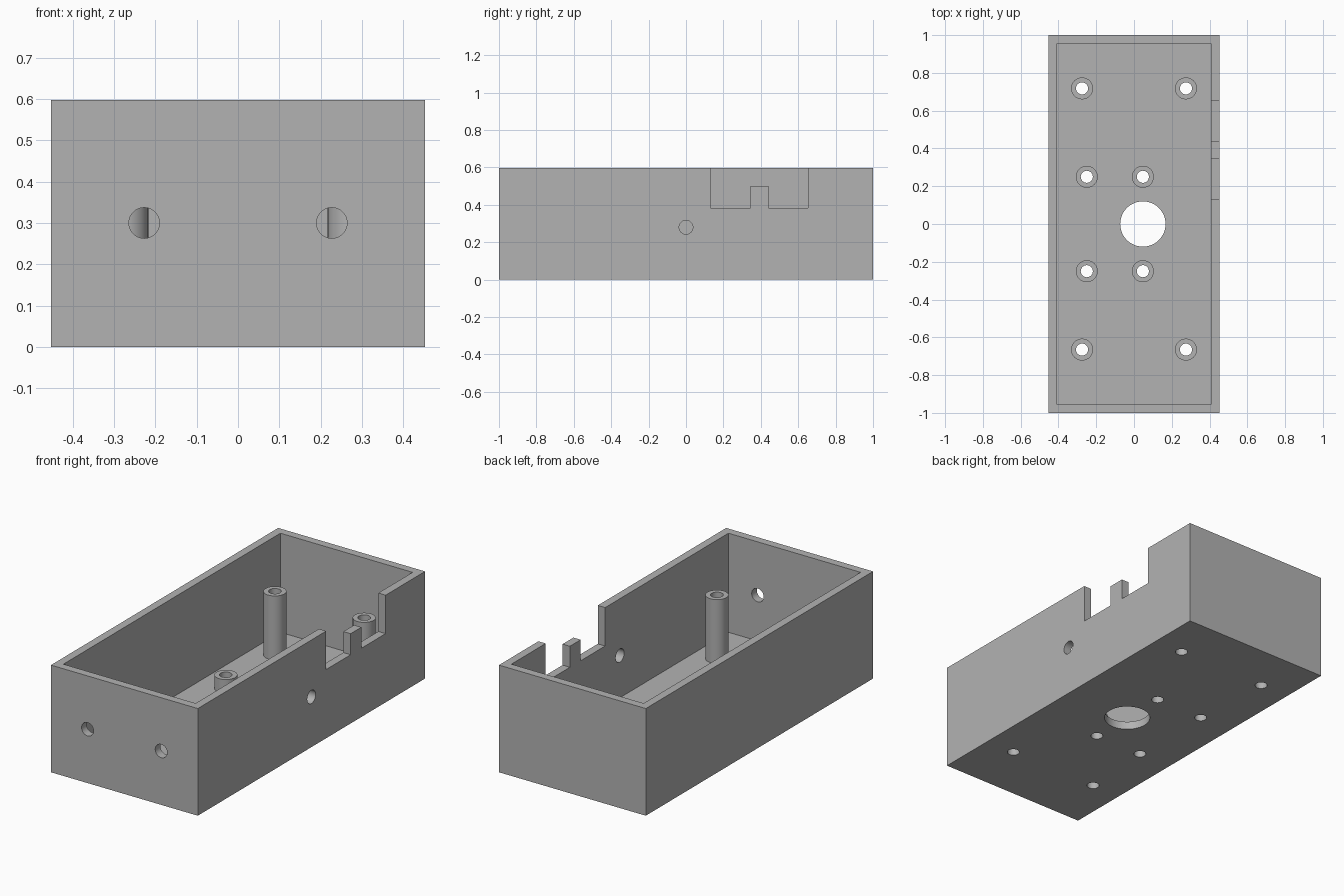
import bpy, bmesh, math
from mathutils import Matrix, Vector

if "Cube" in bpy.data.objects:
    bpy.data.objects.remove(bpy.data.objects["Cube"], do_unlink=True)

WIDTH, LENGTH, HEIGHT, WALL = 0.905, 2.0, 0.597, 0.045
SEG = 48

grey = bpy.data.materials.new("plain grey")
grey.use_nodes = True
grey.diffuse_color = (0.45, 0.45, 0.45, 1)
grey.node_tree.nodes["Principled BSDF"].inputs["Base Color"].default_value = grey.diffuse_color


def make(name, bm):
    bmesh.ops.recalc_face_normals(bm, faces=bm.faces)
    mesh = bpy.data.meshes.new(name)
    bm.to_mesh(mesh)
    bm.free()
    mesh.materials.append(grey)
    ob = bpy.data.objects.new(name, mesh)
    bpy.context.collection.objects.link(ob)
    return ob


def box(name, size, centre):
    bm = bmesh.new()
    bmesh.ops.create_cube(bm, size=1, matrix=Matrix.Translation(centre) @ Matrix.Diagonal((*size, 1)))
    return make(name, bm)


def rod(name, radius, depth, centre, axis="Z"):
    turn = {"X": Matrix.Rotation(math.pi / 2, 4, "Y"),
            "Y": Matrix.Rotation(math.pi / 2, 4, "X"), "Z": Matrix()}[axis]
    bm = bmesh.new()
    bmesh.ops.create_cone(bm, cap_ends=True, segments=SEG, radius1=radius, radius2=radius,
                          depth=depth, matrix=Matrix.Translation(centre) @ turn)
    return make(name, bm)


def prism_x(name, outline, x, depth):
    """Extrude a (y, z) outline along x."""
    bm = bmesh.new()
    face = bm.faces.new([bm.verts.new((x, y, z)) for y, z in outline])
    grown = bmesh.ops.extrude_face_region(bm, geom=[face])
    bmesh.ops.translate(bm, vec=(depth, 0, 0),
                        verts=[v for v in grown["geom"] if isinstance(v, bmesh.types.BMVert)])
    return make(name, bm)


def tube(name, outer, inner, z0, z1, x, y):
    """Hollow post, lathed from a rectangular profile."""
    bm = bmesh.new()
    ring = [bm.verts.new((x + r, y, z)) for r, z in
            ((inner, z0), (outer, z0), (outer, z1), (inner, z1))]
    edges = [bm.edges.new((ring[i], ring[(i + 1) % 4])) for i in range(4)]
    bmesh.ops.spin(bm, geom=ring + edges, cent=(x, y, 0), axis=(0, 0, 1),
                   angle=2 * math.pi, steps=SEG, use_merge=True)
    bmesh.ops.remove_doubles(bm, verts=bm.verts, dist=1e-5)
    return make(name, bm)


def activate(ob):
    bpy.ops.object.select_all(action="DESELECT")
    ob.select_set(True)
    bpy.context.view_layer.objects.active = ob


def smooth(ob):
    activate(ob)
    bpy.ops.object.shade_smooth_by_angle(angle=math.radians(30))


# Open tray with cavity
case = box("case", (WIDTH, LENGTH, HEIGHT), (0, 0, HEIGHT / 2))
cutters = [box("cavity_cutter", (WIDTH - 2 * WALL, LENGTH - 2 * WALL, HEIGHT),
               (0, 0, WALL + HEIGHT / 2))]

# Cable holes in the front and side walls
for x in (-0.227, 0.227):
    cutters.append(rod("front_hole_cutter", 0.037, 0.2, (x, -LENGTH / 2, 0.3), "Y"))
cutters.append(rod("side_hole_cutter", 0.037, 0.2, (WIDTH / 2, 0, 0.28), "X"))

# Side notch with a short tab left standing in it
low, tab, above = 0.383, 0.5, 0.8
notch = [(0.13, low), (0.345, low), (0.345, tab), (0.44, tab),
         (0.44, low), (0.653, low), (0.653, above), (0.13, above)]
cutters.append(prism_x("notch_cutter", notch, 0.34, 0.3))

# Large floor opening
cutters.append(rod("floor_opening_cutter", 0.12, 0.2, (0.047, 0, 0)))

# Hollow posts, each with a hole through the floor
posts = [("tall_post", x, y, 0.4) for x in (-0.275, 0.275) for y in (-0.665, 0.718)]
posts += [("short_post", x, y, 0.12) for x in (-0.25, 0.047) for y in (-0.25, 0.25)]
for name, x, y, top in posts:
    cutters.append(rod("post_hole_cutter", 0.032, 0.2, (x, y, 0)))
    smooth(tube(name, 0.058, 0.032, WALL, top, x, y))

# Cut the case
activate(case)
for cutter in cutters:
    cutter.hide_render = True
    mod = case.modifiers.new(cutter.name, "BOOLEAN")
    mod.operation = "DIFFERENCE"
    mod.solver = "EXACT"
    mod.object = cutter
    bpy.ops.object.modifier_apply(modifier=mod.name)
    bpy.data.objects.remove(cutter, do_unlink=True)
smooth(case)
